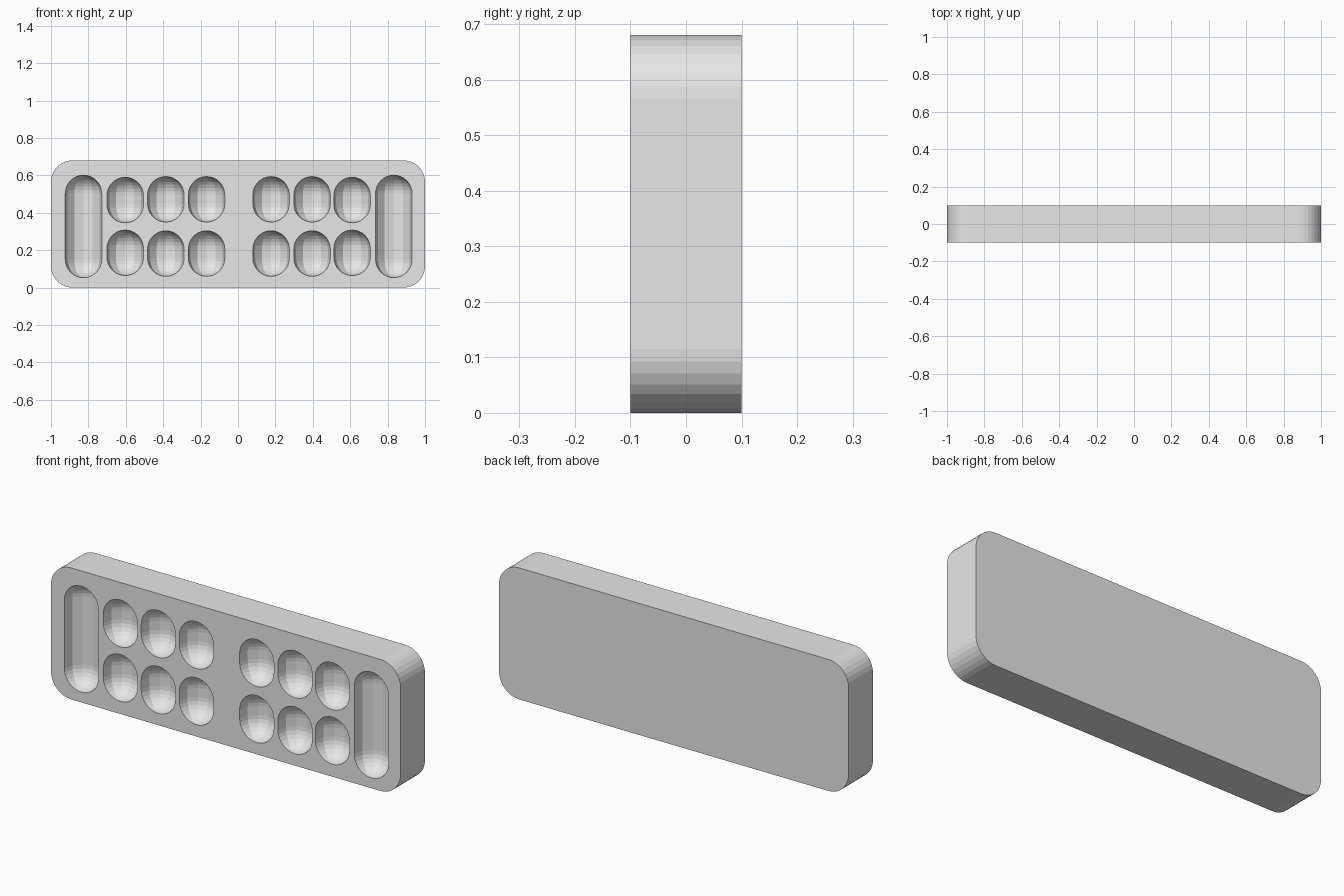
import bpy
import bmesh
import math

if "Cube" in bpy.data.objects:
    bpy.data.objects.remove(bpy.data.objects["Cube"])

WIDTH, DEPTH, HEIGHT = 2.0, 0.2, 0.68
CORNER, STEPS = 0.115, 8
PIT_R = 0.098
SIDES, ROWS = 12, 8

grey = bpy.data.materials.new("light grey")
grey.diffuse_color = (0.8, 0.8, 0.8, 1)
grey.use_nodes = True
grey.node_tree.nodes["Principled BSDF"].inputs["Base Color"].default_value = grey.diffuse_color


def mesh_object(name, bm):
    bmesh.ops.recalc_face_normals(bm, faces=bm.faces)
    mesh = bpy.data.meshes.new(name)
    bm.to_mesh(mesh)
    bm.free()
    mesh.materials.append(grey)
    ob = bpy.data.objects.new(name, mesh)
    bpy.context.collection.objects.link(ob)
    return ob


def add_capsule(bm, x, z, length):
    """Upright capsule whose axis lies on the front face."""
    half = length / 2 - PIT_R
    y = -DEPTH / 2 - 0.001
    rings = []
    for sign in (-1, 1):
        for i in range(ROWS):
            step = ROWS - 1 - i if sign < 0 else i
            a = sign * step * math.pi / 2 / ROWS
            r, dz = PIT_R * math.cos(a), PIT_R * math.sin(a) + sign * half
            rings.append([bm.verts.new((x + r * math.cos(t), y + r * math.sin(t), z + dz))
                          for t in (2 * math.pi * k / SIDES for k in range(SIDES))])
    ends = [bm.verts.new((x, y, z + s * length / 2)) for s in (-1, 1)]
    for k in range(SIDES):
        n = (k + 1) % SIDES
        for low, high in zip(rings, rings[1:]):
            bm.faces.new((low[k], low[n], high[n], high[k]))
        bm.faces.new((ends[0], rings[0][n], rings[0][k]))
        bm.faces.new((ends[1], rings[-1][k], rings[-1][n]))


# Board: rounded rectangle extruded front to back
bm = bmesh.new()
outline = []
for q, (sx, sz) in enumerate([(1, 1), (-1, 1), (-1, -1), (1, -1)]):
    cx = sx * (WIDTH / 2 - CORNER)
    cz = HEIGHT / 2 + sz * (HEIGHT / 2 - CORNER)
    for i in range(STEPS + 1):
        a = math.pi / 2 * (q + i / STEPS)
        outline.append(bm.verts.new((cx + CORNER * math.cos(a), -DEPTH / 2,
                                     cz + CORNER * math.sin(a))))
face = bm.faces.new(outline)
back = bmesh.ops.extrude_face_region(bm, geom=[face])
bmesh.ops.translate(bm, vec=(0, DEPTH, 0),
                    verts=[v for v in back["geom"] if isinstance(v, bmesh.types.BMVert)])
board = mesh_object("game_board", bm)

# Hollows: two rows of six small pits and a long store at each end
bm = bmesh.new()
for x in (-0.603, -0.386, -0.168, 0.177, 0.396, 0.610):
    spread = 0.141 if abs(x) > 0.5 else 0.145
    for s in (-1, 1):
        add_capsule(bm, x, 0.327 + s * spread, 0.243)
for x in (-0.826, 0.833):
    add_capsule(bm, x, 0.327, 0.548)
cutter = mesh_object("hollow_cutter", bm)
cutter.hide_render = True

# Carve the hollows and discard the cutter
mod = board.modifiers.new("hollows", "BOOLEAN")
mod.operation = "DIFFERENCE"
mod.solver = "EXACT"
mod.object = cutter
bpy.context.view_layer.objects.active = board
bpy.ops.object.modifier_apply(modifier=mod.name)
bpy.data.objects.remove(cutter)
